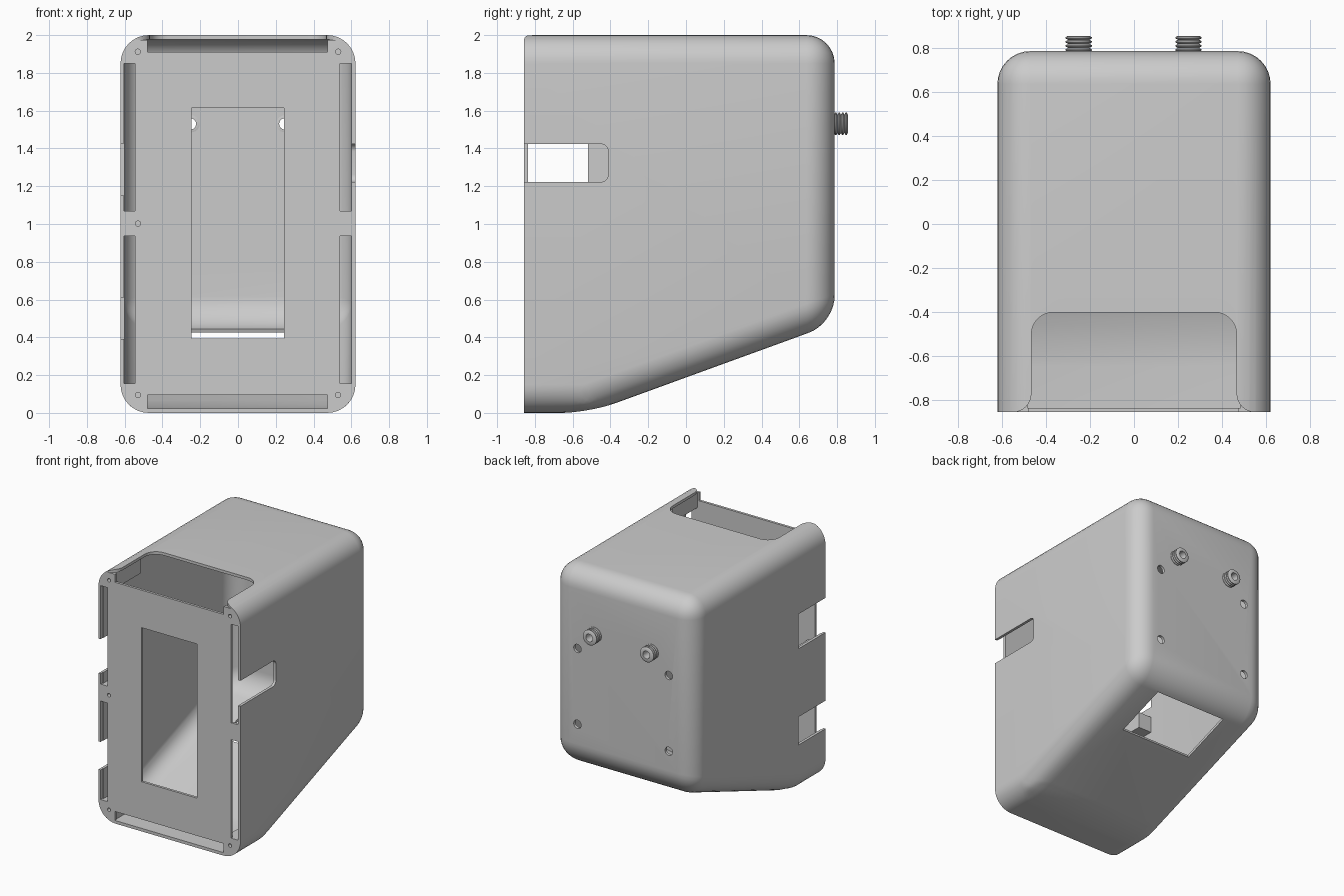
import bpy, bmesh, math
from mathutils import Matrix, Vector

cube = bpy.data.objects.get("Cube")
if cube:
    bpy.data.objects.remove(cube, do_unlink=True)

grey = bpy.data.materials.new("light_grey_plastic")
grey.use_nodes = True
COLOUR = (0.6, 0.6, 0.6, 1)
grey.diffuse_color = COLOUR
grey.node_tree.nodes["Principled BSDF"].inputs["Base Color"].default_value = COLOUR

HALF_W, FRONT, BACK, HEIGHT = 0.622, -0.857, 0.787, 2.0
WALL, RADIUS, SLOPE = 0.022, 0.15, 0.364
TILT = math.atan(SLOPE)


def finish(bm, name):
    bmesh.ops.recalc_face_normals(bm, faces=bm.faces)
    mesh = bpy.data.meshes.new(name)
    bm.to_mesh(mesh)
    bm.free()
    mesh.materials.append(grey)
    obj = bpy.data.objects.new(name, mesh)
    bpy.context.collection.objects.link(obj)
    return obj


def prism(name, points, shift):
    bm = bmesh.new()
    face = bm.faces.new([bm.verts.new(p) for p in points])
    new = bmesh.ops.extrude_face_region(bm, geom=[face])["geom"]
    bmesh.ops.translate(bm, vec=shift, verts=[v for v in new if isinstance(v, bmesh.types.BMVert)])
    return finish(bm, name)


def box(name, x, y, z, tilt=0):
    bm = bmesh.new()
    size = Matrix.Diagonal((x[1] - x[0], y[1] - y[0], z[1] - z[0], 1))
    centre = Matrix.Translation((sum(x) / 2, sum(y) / 2, sum(z) / 2))
    bmesh.ops.create_cube(bm, size=1, matrix=centre @ Matrix.Rotation(tilt, 4, "X") @ size)
    return finish(bm, name)


def rod(name, x, z, r, y):
    bm = bmesh.new()
    place = Matrix.Translation((x, sum(y) / 2, z)) @ Matrix.Rotation(math.pi / 2, 4, "X")
    bmesh.ops.create_cone(bm, cap_ends=True, segments=24, radius1=r, radius2=r,
                          depth=y[1] - y[0], matrix=place)
    return finish(bm, name)


def arc(cx, cy, r, start, end, z, steps=8):
    angles = [math.radians(start + (end - start) * i / steps) for i in range(steps + 1)]
    return [(cx + r * math.cos(a), cy + r * math.sin(a), z) for a in angles]


def rounded_solid(name, m, front):
    """Sloped-bottom block with rounded edges, inset by m, flat at the front."""
    def floor(y):
        return 0.1875 + SLOPE * y + m / math.cos(TILT)
    knee = (m - floor(0)) / SLOPE
    back, top, w = BACK - m, HEIGHT - m, HALF_W - m
    side = [(front, m), (knee, m), (back, floor(back)), (back, top), (front, top)]
    obj = prism(name, [(-w, y, z) for y, z in side], (2 * w, 0, 0))
    bm = bmesh.new()
    bm.from_mesh(obj.data)
    edges = [e for e in bm.edges if any(v.co.y > front + 0.001 for v in e.verts)]
    bmesh.ops.bevel(bm, geom=edges, offset=RADIUS - m, offset_type="OFFSET",
                    segments=8, profile=0.5, affect="EDGES", clamp_overlap=True)
    bmesh.ops.recalc_face_normals(bm, faces=bm.faces)
    bm.to_mesh(obj.data)
    bm.free()
    return obj


def activate(obj):
    bpy.ops.object.select_all(action="DESELECT")
    obj.select_set(True)
    bpy.context.view_layer.objects.active = obj


def combine(target, tool, operation="DIFFERENCE"):
    activate(target)
    mod = target.modifiers.new("combine", "BOOLEAN")
    mod.operation, mod.solver, mod.object = operation, "EXACT", tool
    bpy.ops.object.modifier_apply(modifier=mod.name)
    bpy.data.objects.remove(tool, do_unlink=True)


# Hollow housing with a thin front panel
housing = rounded_solid("housing", 0, FRONT)
combine(housing, rounded_solid("cavity", WALL, FRONT + 0.02))

# Screw bosses behind the front corners and halfway up the right side
boss_y = (FRONT + 0.008, -0.52)
bosses = [box("boss", (min(s * 0.484, s * 0.7), max(s * 0.484, s * 0.7)), boss_y, z)
          for s in (-1, 1) for z in ((-0.1, 0.152), (1.854, 2.1))]
bosses.append(box("boss", (-0.7, -0.484), boss_y, (0.938, 1.067)))
for boss in bosses:
    combine(boss, rounded_solid("limit", 0.01, FRONT + 0.005), "INTERSECT")
    combine(housing, boss, "UNION")

# Panel window and edge slots
panel_y = (FRONT - 0.1, FRONT + 0.03)
cutters = [
    box("window", (-0.247, 0.243), panel_y, (0.393, 1.613)),
    box("top_slot", (-0.478, 0.474), panel_y, (1.91, 1.981)),
    box("bottom_slot", (-0.478, 0.474), panel_y, (0.024, 0.095)),
]
for x in ((-0.604, -0.544), (0.54, 0.602)):
    for z in ((0.156, 0.936), (1.07, 1.85)):
        cutters.append(box("side_slot", x, panel_y, z))

# Cable opening in the top, rounded at the back and flared at the front
half, rear, flare, low = 0.467, -0.402, 0.085, 1.973
outline = arc(half - 0.1, rear - 0.1, 0.1, 0, 90, low)
outline += arc(-half + 0.1, rear - 0.1, 0.1, 90, 180, low)
outline += arc(-half - flare, FRONT + flare, flare, 0, -90, low)
outline += [(-half - flare, FRONT - 0.1, low), (half + flare, FRONT - 0.1, low)]
outline += arc(half + flare, FRONT + flare, flare, 270, 180, low)
cutters.append(prism("top_opening", outline, (0, 0, 0.2)))

# Side notches: one rounded on the left, two square on the right
z0, z1, end, r = 1.222, 1.424, -0.412, 0.04
curve = arc(end - r, z1 - r, r, 90, 0, 0) + arc(end - r, z0 + r, r, 0, -90, 0)
notch = [(FRONT - 0.1, z1)] + [(a, b) for a, b, _ in curve] + [(FRONT - 0.1, z0)]
cutters.append(prism("left_notch", [(0.57, y, z) for y, z in notch], (0.2, 0, 0)))
for z in ((0.39, 0.612), (1.152, 1.426)):
    cutters.append(box("right_notch", (-0.8, -0.57), (FRONT - 0.1, -0.519), z))

# Opening through the sloped floor
cutters.append(box("floor_opening", (-0.315, 0.315), (0.235, 0.66), (0.25, 0.47), TILT))

# Screw holes and connector holes
for s in (-1, 1):
    for z in (0.095, 1.912):
        cutters.append(rod("panel_hole", s * 0.53, z, 0.014, (FRONT - 0.1, -0.6)))
    for z in (0.78, 1.38):
        cutters.append(rod("back_hole", s * 0.4, z, 0.033, (BACK - 0.08, BACK + 0.1)))
    cutters.append(rod("connector_hole", s * 0.248, 1.53, 0.045, (BACK - 0.08, BACK + 0.1)))
cutters.append(rod("panel_hole", -0.53, 1.002, 0.014, (FRONT - 0.1, -0.6)))

for cutter in cutters:
    combine(housing, cutter)
activate(housing)
bpy.ops.object.shade_smooth_by_angle(angle=math.radians(30))


# Threaded hollow connectors on the back
def connector(name, x):
    start, tip, ridges = BACK - WALL, 0.857, 5
    pitch = (tip - start) / ridges
    profile = [(0.03, start)]
    for i in range(ridges):
        y = start + i * pitch
        profile += [(0.048, y), (0.06, y + pitch * 0.35), (0.06, y + pitch * 0.65)]
    profile += [(0.048, tip), (0.03, tip)]
    bm = bmesh.new()
    verts = [bm.verts.new((r, y, 0)) for r, y in profile]
    edges = [bm.edges.new((a, b)) for a, b in zip(verts, verts[1:] + verts[:1])]
    bmesh.ops.spin(bm, geom=verts + edges, cent=(0, 0, 0), axis=(0, 1, 0),
                   angle=math.tau, steps=32, use_duplicate=False)
    bmesh.ops.remove_doubles(bm, verts=bm.verts, dist=0.0005)
    bmesh.ops.translate(bm, vec=Vector((x, 0, 1.53)), verts=bm.verts)
    obj = finish(bm, name)
    activate(obj)
    bpy.ops.object.shade_smooth_by_angle(angle=math.radians(30))


connector("left_connector", 0.248)
connector("right_connector", -0.252)
